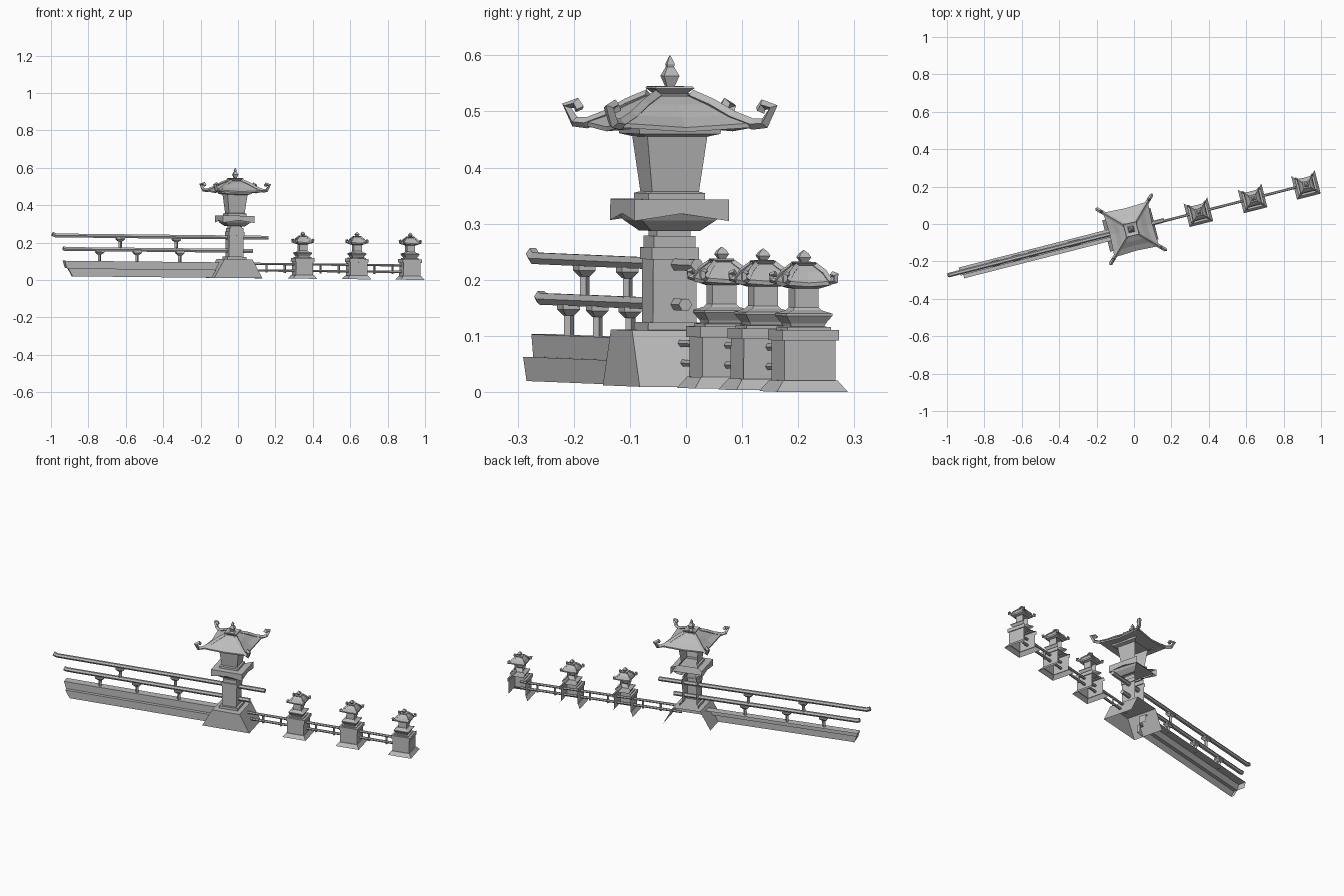
import bpy
from math import radians, sqrt
from mathutils import Matrix

cube = bpy.data.objects.get("Cube")
if cube:
    bpy.data.objects.remove(cube, do_unlink=True)

stone = bpy.data.materials.new("grey_stone")
stone.use_nodes = True
GREY = (0.5, 0.5, 0.5, 1)
stone.diffuse_color = GREY
stone.node_tree.nodes["Principled BSDF"].inputs["Base Color"].default_value = GREY

# The whole row is turned about z and falls slightly towards the posts
FRAME = (Matrix.Translation((-0.02, -0.03, 0.0107))
         @ Matrix.Rotation(radians(14.3), 4, 'Z') @ Matrix.Rotation(radians(0.57), 4, 'Y'))
AROUND = [(1, -1), (1, 0), (1, 1), (0, 1), (-1, 1), (-1, 0), (-1, -1), (0, -1)]
BACK = (2, 3)


def place(name, data):
    ob = bpy.data.objects.new(name, data)
    bpy.context.collection.objects.link(ob)
    ob.matrix_world = FRAME
    return ob


def add_mesh(name, verts, faces):
    me = bpy.data.meshes.new(name)
    me.from_pydata(verts, [], faces)
    me.materials.append(stone)
    return place(name, me)


def square_loft(name, x, rings, open_back=True):
    """Stack of square rings (half width, height, sag of side middles)."""
    verts, faces = [], []
    for ring in rings:
        h, z = ring[:2]
        sag = ring[2] if len(ring) > 2 else 0
        for i, (a, b) in enumerate(AROUND):
            mid = i % 2
            s = h * (0.95 if mid and sag > 0 else 1)
            verts.append((x + a * s, b * s, z - sag * mid))
    for r in range(len(rings) - 1):
        for i in range(8):
            if open_back and i in BACK:
                continue
            j = (i + 1) % 8
            faces.append((r * 8 + i, r * 8 + j, r * 8 + 8 + j, r * 8 + 8 + i))
    top = (len(rings) - 1) * 8
    faces.append(tuple(range(top, top + 8)))
    return add_mesh(name, verts, faces)


def tube(name, points, radius, sides=6):
    cu = bpy.data.curves.new(name, 'CURVE')
    cu.dimensions = '3D'
    cu.bevel_depth = radius
    cu.bevel_resolution = 1 if sides == 6 else 0
    cu.use_fill_caps = True
    sp = cu.splines.new('POLY')
    sp.use_smooth = False
    sp.points.add(len(points) - 1)
    for p, co in zip(sp.points, points):
        p.co = (*co, 1)
    tmp = bpy.data.objects.new(name, cu)
    bpy.context.collection.objects.link(tmp)
    bpy.context.view_layer.update()
    dg = bpy.context.evaluated_depsgraph_get()
    me = bpy.data.meshes.new_from_object(tmp.evaluated_get(dg))
    bpy.data.objects.remove(tmp, do_unlink=True)
    me.materials.clear()
    me.materials.append(stone)
    return place(name, me)


def hips(name, x, path, radius):
    """Ridge and curled horn on all four corners; path is (distance, height)."""
    for sx in (1, -1):
        for sy in (1, -1):
            tube(name, [(x + sx * d / sqrt(2), sy * d / sqrt(2), z) for d, z in path],
                 radius, 4)


def front_extrusion(name, outline, front, back):
    """Outline in x and z, left open at the back and bottom."""
    n = len(outline)
    verts = [(x, y, z) for y in (front, back) for x, z in outline]
    faces = [tuple(range(n))] + [(i, i + n, i + 1 + n, i + 1) for i in range(n - 1)]
    add_mesh(name, verts, faces)


# Tower base, shaft and collar
front_extrusion("tower_base", [(0.133, 0), (0.077, 0.1), (-0.077, 0.1), (-0.133, 0)],
                -0.088, 0.085)
square_loft("tower_shaft", 0, [
    (0.052, 0.1), (0.052, 0.114), (0.04, 0.114), (0.04, 0.226), (0.0435, 0.226),
    (0.0435, 0.247), (0.038, 0.247), (0.038, 0.268), (0.031, 0.268), (0.031, 0.277),
    (0.045, 0.277), (0.068, 0.296), (0.075, 0.308)])
square_loft("tower_collar", 0, [
    (0.075, 0.308), (0.087, 0.295, -0.013), (0.087, 0.333), (0.052, 0.333)])

# Lantern chamber and eave brackets
square_loft("lantern_chamber", 0, [
    (0.052, 0.333), (0.052, 0.344), (0.043, 0.347), (0.055, 0.445)])
square_loft("eave_bracket", 0, [
    (0.055, 0.445), (0.074, 0.45), (0.076, 0.46), (0.1, 0.462)])

# Tower roof with curled horns
square_loft("tower_roof", 0, [
    (0.06, 0.459), (0.122, 0.462, 0.008), (0.123, 0.47, 0.008), (0.092, 0.483, 0.003),
    (0.062, 0.502), (0.036, 0.517), (0.024, 0.519)], open_back=False)
hips("roof_horn", 0, [
    (0.045, 0.519), (0.088, 0.503), (0.13, 0.482), (0.172, 0.468), (0.197, 0.47),
    (0.214, 0.498), (0.194, 0.503), (0.187, 0.492)], 0.01)
square_loft("roof_finial", 0, [
    (0.024, 0.517), (0.025, 0.522), (0.036, 0.531), (0.034, 0.534), (0.016, 0.528),
    (0.007, 0.534), (0.014, 0.553), (0.006, 0.569), (0.007, 0.574), (0.0005, 0.5895)],
    open_back=False)

# Small lantern posts
POSTS = (0.376, 0.675, 0.969)
for x in POSTS:
    square_loft("post_pedestal", x, [
        (0.065, 0), (0.05, 0.02), (0.047, 0.02), (0.047, 0.091), (0.052, 0.091),
        (0.052, 0.11), (0.04, 0.11), (0.04, 0.115), (0.03, 0.116)])
    square_loft("post_lantern", x, [
        (0.03, 0.115), (0.032, 0.121), (0.042, 0.135), (0.042, 0.139), (0.026, 0.145),
        (0.022, 0.15), (0.022, 0.186), (0.03, 0.19)])
    square_loft("post_roof", x, [
        (0.024, 0.184), (0.04, 0.19, 0.003), (0.041, 0.197, 0.003), (0.031, 0.212),
        (0.019, 0.224), (0.014, 0.225)], open_back=False)
    hips("post_roof_curl", x, [
        (0.024, 0.224), (0.043, 0.212), (0.056, 0.196), (0.066, 0.198), (0.067, 0.207),
        (0.058, 0.209)], 0.006)
    square_loft("post_finial", x, [
        (0.014, 0.224), (0.019, 0.229), (0.018, 0.231), (0.006, 0.231), (0.011, 0.239),
        (0.007, 0.246), (0.0005, 0.252)], open_back=False)

# Low railing between the posts
for z in (0.042, 0.077):
    tube("low_rail", [(0.06, 0, z), (POSTS[-1], 0, z)], 0.007)
starts = (0.08,) + POSTS[:-1]
for a, b in zip(starts, POSTS):
    for t in (0.33, 0.67):
        x = a + (b - a) * t
        tube("baluster", [(x, 0, 0.03), (x, 0, 0.077)], 0.006, 4)

# Stepped wall: lower course set forward of the upper one
front_extrusion("wall_lower_course",
                [(-0.08, 0), (-0.08, 0.043), (-0.925, 0.043), (-0.9, 0)], -0.033, -0.014)
front_extrusion("wall_upper_course",
                [(-0.07, 0.043), (-0.07, 0.083), (-0.94, 0.083), (-0.927, 0.043)],
                -0.014, 0.03)

# Long wall rails, passing through the tower shaft
tube("upper_rail", [(-1.005, 0.004, 0.226), (-0.985, 0.004, 0.218), (0.185, 0.004, 0.217)],
     0.012)
tube("lower_rail", [(-0.945, 0.004, 0.15), (-0.93, 0.004, 0.146), (0.1, 0.004, 0.146)],
     0.012)


def support(x, bottom, top):
    tube("rail_stem", [(x, 0.005, bottom), (x, 0.005, top)], 0.009, 4)
    cap = square_loft("rail_bracket", x, [
        (0.01, top - 0.02), (0.022, top - 0.009), (0.022, top)], open_back=False)
    for v in cap.data.vertices:
        v.co.y = v.co.y * 0.7 + 0.004


for x in (-0.63, -0.32):
    support(x, 0.15, 0.209)
for x in (-0.743, -0.536, -0.3):
    support(x, 0.08, 0.138)
